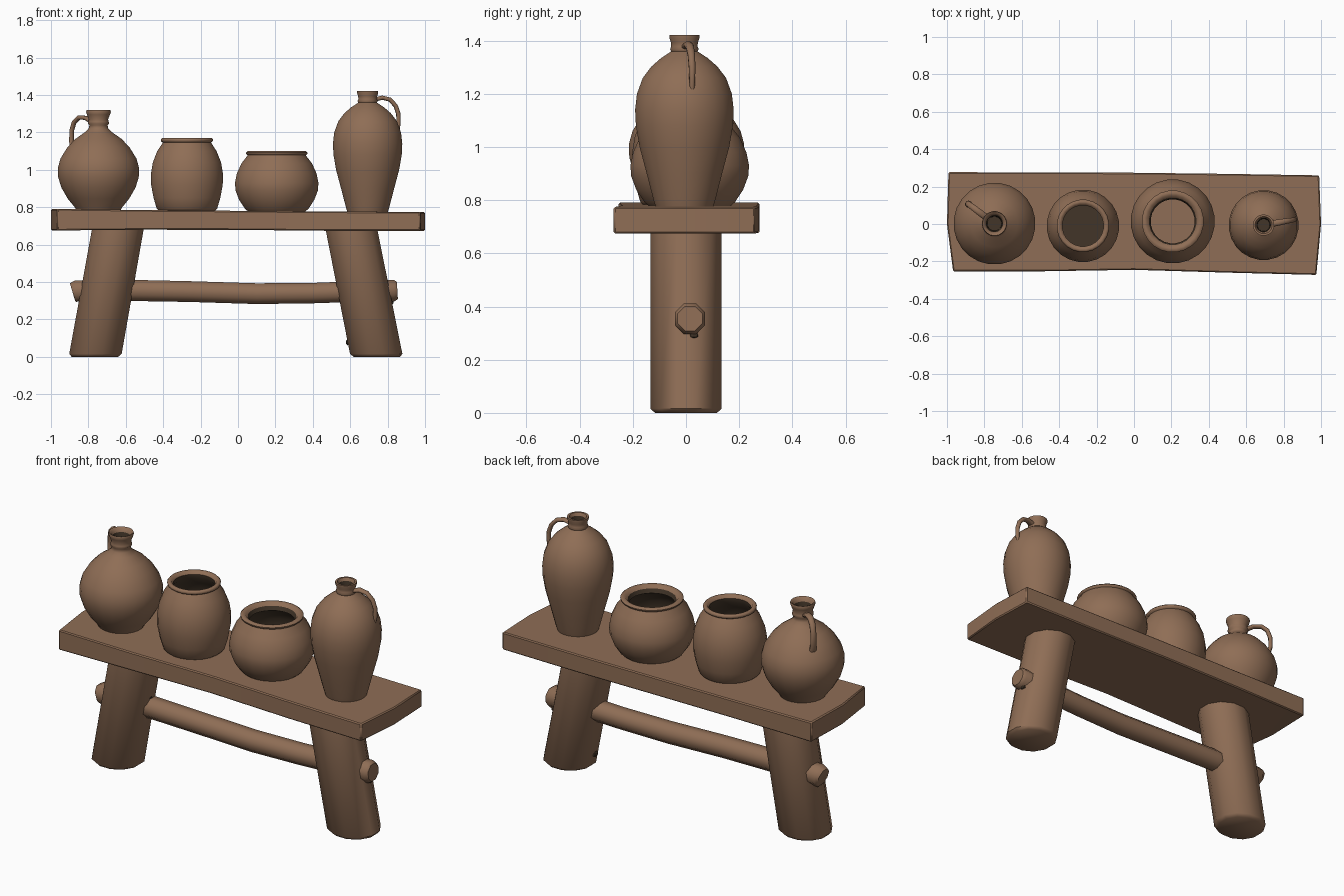
import bpy, bmesh, math
from mathutils import Vector


def material(name, rgb):
    m = bpy.data.materials.new(name)
    m.diffuse_color = (*rgb, 1)
    return m


clay = material("brown clay", (0.275, 0.155, 0.092))
dark = material("dark hollow", (0.055, 0.036, 0.022))


def finish(name, bm, angle, mat=clay):
    me = bpy.data.meshes.new(name)
    bm.to_mesh(me)
    bm.free()
    ob = bpy.data.objects.new(name, me)
    bpy.context.collection.objects.link(ob)
    me.materials.append(mat)
    bpy.ops.object.select_all(action='DESELECT')
    ob.select_set(True)
    bpy.context.view_layer.objects.active = ob
    bpy.ops.object.shade_smooth_by_angle(angle=math.radians(angle))
    return ob


def loft(name, rings, n, angle, bottom=True, top=True, mat=clay):
    """Skin rings given as (centre, u axis, v axis)."""
    bm = bmesh.new()
    vs = []
    for c, u, v in rings:
        vs.append([bm.verts.new(c + u * math.cos(a) + v * math.sin(a))
                   for a in (2 * math.pi * (k + 0.5) / n for k in range(n))])
    for a, b in zip(vs, vs[1:]):
        for k in range(n):
            m = (k + 1) % n
            bm.faces.new((a[k], a[m], b[m], b[k]))
    if bottom:
        bm.faces.new(vs[0][::-1])
    if top:
        bm.faces.new(vs[-1])
    return finish(name, bm, angle, mat)


def tube(name, pts, side, n, angle=48, tangent=None):
    """Sweep along points (x, y, z, half width, half depth)."""
    P = [Vector(p[:3]) for p in pts]
    side = Vector(side).normalized()
    rings = []
    for i, p in enumerate(pts):
        t = Vector(tangent) if tangent else (P[min(i + 1, len(P) - 1)] - P[max(i - 1, 0)]).normalized()
        rings.append((P[i], side * p[3], t.cross(side) * p[4]))
    return loft(name, rings, n, angle)


def pot(name, x, y, profile, lining, floor=True):
    """Outer shell with lip, plus a dark lining running down from the lip."""
    ring = lambda r, z: (Vector((x, y, z)), Vector((r, 0, 0)), Vector((0, r, 0)))
    loft(name, [ring(*p) for p in profile], 24, 55, bottom=floor, top=False)
    loft(name + "_lining", [ring(*p) for p in [profile[-1]] + lining], 24, 55,
         bottom=False, top=floor, mat=dark)


def handle(name, x, y, deg, path):
    a = math.radians(deg)
    pts = [(x + r * math.cos(a), y + r * math.sin(a), z, w, 0.012) for r, z, w in path]
    return tube(name, pts, (-math.sin(a), math.cos(a), 0), 8, 60)


# Bench seat: slightly warped slab with pointed ends
bm = bmesh.new()
#            x at front, mid, back ; y front, mid, back ; z bottom, top
stations = [(-0.967, -1.0, -0.992, -0.253, 0.0, 0.277, 0.676, 0.791),
            (-0.50, -0.50, -0.50, -0.253, 0.0, 0.276, 0.680, 0.785),
            (0.0, 0.0, 0.0, -0.245, 0.0, 0.274, 0.679, 0.781),
            (0.50, 0.50, 0.50, -0.260, 0.0, 0.268, 0.674, 0.777),
            (0.975, 1.0, 0.990, -0.272, 0.0, 0.260, 0.674, 0.775)]
loops = []
for s in stations:
    low = [bm.verts.new((s[k], s[k + 3], s[6])) for k in range(3)]
    high = [bm.verts.new((s[k], s[k + 3], s[7])) for k in range(3)]
    loops.append(low + high[::-1])
for a, b in zip(loops, loops[1:]):
    for k in range(6):
        m = (k + 1) % 6
        bm.faces.new((a[k], a[m], b[m], b[k]))
for l in (loops[0], loops[-1]):
    bm.faces.new((l[0], l[1], l[4], l[5]))
    bm.faces.new((l[1], l[2], l[3], l[4]))
bmesh.ops.recalc_face_normals(bm, faces=bm.faces)
seat = finish("bench_seat", bm, 50)
bev = seat.modifiers.new("soft edges", 'BEVEL')
bev.width = 0.006
bev.segments = 1

# Legs: splayed logs with worn feet
for name, x0, x1 in (("left_leg", -0.765, -0.643), ("right_leg", 0.742, 0.607)):
    at = lambda z: x0 + (x1 - x0) * z / 0.68
    tube(name, [(at(0), 0, 0, 0.128, 0.121), (at(0.016), 0, 0.016, 0.145, 0.138),
                (at(0.73), 0, 0.73, 0.143, 0.138)], (1, 0, 0), 12, 50, tangent=(0, 0, 1))

# Crossbar: slightly bent pole poking through both legs
tube("crossbar", [(-0.885, 0.015, 0.347, 0.050, 0.053), (-0.868, 0.015, 0.352, 0.062, 0.062),
                  (-0.55, 0.01, 0.355, 0.061, 0.061), (-0.25, 0.005, 0.349, 0.060, 0.060),
                  (0.1, 0.005, 0.338, 0.060, 0.060), (0.4, 0.01, 0.341, 0.059, 0.059),
                  (0.7, 0.015, 0.352, 0.060, 0.060), (0.835, 0.015, 0.354, 0.062, 0.062),
                  (0.852, 0.015, 0.355, 0.050, 0.050)], (0, 1, 0), 8)

# Dark gaps and knots in the legs: three at the crossbar joints, one low down
for name, c, s in (("left_joint_gap", (-0.563, -0.005, 0.418), (0.016, 0.026, 0.013)),
                   ("right_joint_gap", (0.537, 0.005, 0.410), (0.014, 0.026, 0.013)),
                   ("outer_joint_gap", (0.822, 0.03, 0.292), (0.012, 0.018, 0.013)),
                   ("low_knot", (0.587, -0.012, 0.078), (0.012, 0.024, 0.018))):
    bm = bmesh.new()
    bmesh.ops.create_icosphere(bm, subdivisions=1, radius=1)
    for v in bm.verts:
        v.co = Vector([c[i] + s[i] * v.co[i] for i in range(3)])
    finish(name, bm, 20, dark)

# Round jug with handle
pot("round_jug", -0.746, 0.002,
    [(0.118, 0.782), (0.128, 0.80), (0.165, 0.845), (0.200, 0.905), (0.217, 0.96), (0.219, 1.01),
     (0.205, 1.06), (0.168, 1.12), (0.125, 1.165), (0.075, 1.20), (0.053, 1.22), (0.049, 1.238),
     (0.057, 1.247), (0.055, 1.258), (0.052, 1.27), (0.062, 1.295), (0.067, 1.310),
     (0.064, 1.319), (0.054, 1.315), (0.046, 1.295)], [(0.040, 1.26), (0.038, 1.22)])
handle("round_jug_handle", -0.746, 0.002, 143,
       [(0.04, 1.255, 0.020), (0.085, 1.278, 0.019), (0.13, 1.280, 0.018), (0.163, 1.255, 0.017),
        (0.179, 1.21, 0.016), (0.180, 1.15, 0.017), (0.165, 1.10, 0.020)])

# Tall open pot
pot("tall_pot", -0.273, -0.010,
    [(0.150, 0.780), (0.163, 0.793), (0.180, 0.85), (0.193, 0.92), (0.194, 0.98), (0.184, 1.04),
     (0.160, 1.10), (0.135, 1.138), (0.130, 1.146), (0.139, 1.152), (0.141, 1.162),
     (0.134, 1.170), (0.120, 1.169), (0.110, 1.153)],
    [(0.112, 1.13), (0.140, 1.09), (0.165, 1.04), (0.175, 0.97), (0.170, 0.90), (0.145, 0.80)])

# Wide open pot: bottomless lining shows the lighter floor
pot("wide_pot", 0.207, 0.014,
    [(0.155, 0.778), (0.172, 0.793), (0.203, 0.84), (0.222, 0.89), (0.225, 0.93), (0.215, 0.98),
     (0.190, 1.035), (0.160, 1.073), (0.157, 1.079), (0.165, 1.085), (0.166, 1.092),
     (0.157, 1.100), (0.140, 1.098), (0.127, 1.083)],
    [(0.118, 1.06), (0.165, 1.035), (0.195, 0.98), (0.205, 0.92), (0.190, 0.85), (0.150, 0.79)],
    floor=False)

# Tall jug with handle
pot("tall_jug", 0.693, -0.006,
    [(0.108, 0.772), (0.117, 0.80), (0.143, 0.90), (0.170, 1.00), (0.184, 1.08), (0.187, 1.14),
     (0.180, 1.20), (0.158, 1.26), (0.125, 1.303), (0.088, 1.335), (0.060, 1.353), (0.050, 1.360),
     (0.054, 1.368), (0.050, 1.378), (0.051, 1.393), (0.057, 1.410), (0.057, 1.421),
     (0.046, 1.421), (0.038, 1.405)], [(0.034, 1.375), (0.033, 1.34)])
handle("tall_jug_handle", 0.693, -0.006, 10,
       [(0.04, 1.376, 0.019), (0.08, 1.386, 0.018), (0.12, 1.376, 0.016), (0.152, 1.343, 0.014),
        (0.167, 1.30, 0.013), (0.168, 1.25, 0.011), (0.162, 1.215, 0.010)])
